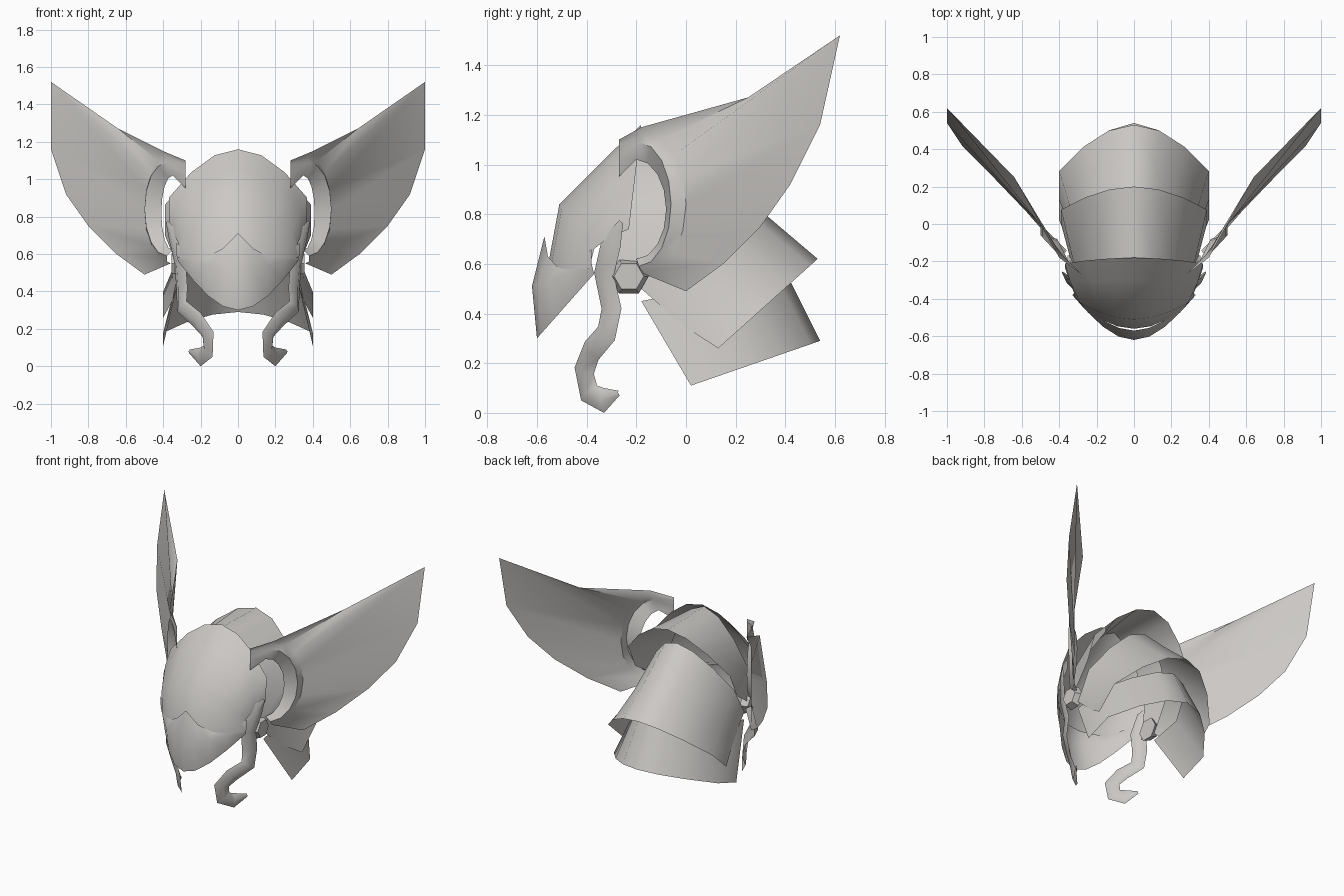
import bpy
import bmesh
import math
from mathutils import Vector, Matrix

default_cube = bpy.data.objects.get("Cube")
if default_cube:
    bpy.data.objects.remove(default_cube, do_unlink=True)

# Single warm grey metal
metal = bpy.data.materials.new("warm_grey_metal")
metal.use_nodes = True
metal_colour = (.6, .58, .56, 1)
metal.diffuse_color = metal_colour
metal.node_tree.nodes["Principled BSDF"].inputs["Base Color"].default_value = metal_colour


def finish(name, builder, smooth_angle):
    """Turn a half model into a mirrored, shaded object."""
    mesh = bpy.data.meshes.new(name)
    builder.to_mesh(mesh)
    builder.free()
    mesh.materials.append(metal)
    part = bpy.data.objects.new(name, mesh)
    bpy.context.collection.objects.link(part)
    bpy.ops.object.select_all(action="DESELECT")
    part.select_set(True)
    bpy.context.view_layer.objects.active = part
    bpy.ops.object.shade_smooth_by_angle(angle=math.radians(smooth_angle))
    mirror = part.modifiers.new("mirror", "MIRROR")
    mirror.use_clip = True


def loft(name, *rows, smooth_angle=50):
    """Skin a thin shell across rows of matching points."""
    builder = bmesh.new()
    grid = [[builder.verts.new(point) for point in row] for row in rows]
    for upper, lower in zip(grid, grid[1:]):
        for i in range(len(upper) - 1):
            builder.faces.new([upper[i], lower[i], lower[i + 1], upper[i + 1]])
    finish(name, builder, smooth_angle)


def arch(centre_y, centre_z, side_x, side_y, side_z, spread=1.35, dip=0, segments=4):
    """Half arch from the centre line to a side point; spread sets how soon it reaches full width."""
    points = []
    for i in range(segments + 1):
        step = i / segments
        angle = math.pi / 2 * step
        drop = 1 - math.cos(angle)
        x = side_x * min(1, step * spread)
        y = centre_y + (side_y - centre_y) * drop
        z = centre_z + (side_z - centre_z) * drop - dip * math.sin(2 * angle)
        points.append((x, y, z))
    return points


def ear_ring(hook_tip, centre, radius_x, radius_y, radius_z, segments=8):
    """Hook tip followed by a half ellipse running down behind the ear."""
    points = [hook_tip]
    for i in range(segments + 1):
        angle = math.pi / 2 - math.pi * i / segments
        across, along = math.cos(angle), math.sin(angle)
        offset = Vector((radius_x * across, radius_y * across, radius_z * along))
        points.append(Vector(centre) + offset)
    return points


# Forehead dome, as arches from the rear rim down to the brow
loft(
    "forehead_dome",
    arch(-.18, 1.16, .37, -.23, .74),
    arch(-.3, 1.05, .34, -.32, .7),
    arch(-.51, .84, .32, -.37, .66, spread=1.2),
    arch(-.56, .57, .32, -.39, .58, spread=1.1),
)

# Pointed face mask with a notched upper edge
loft(
    "face_mask",
    arch(-.57, .71, .33, -.38, .66, spread=1, dip=.11),
    arch(-.62, .51, .33, -.38, .6, spread=1),
    arch(-.6, .3, .32, -.37, .56, spread=1),
)

# Crown band behind the dome, overhanging the neck guard
loft(
    "crown_band",
    arch(.2, 1.13, .39, 0, .7),
    arch(-.2, 1.14, .31, -.3, .5),
)

# Two flared neck plates, one tucked under the other
loft(
    "upper_neck_plate",
    arch(.53, .62, .4, .13, .26),
    arch(.33, .79, .35, -.01, .35),
    arch(.1, 1, .32, -.18, .5),
)
loft(
    "lower_neck_plate",
    arch(.54, .29, .4, .02, .11),
    arch(.4, .57, .32, -.18, .45),
)

# Wing sheet, from its outline to the rolled, turned-in rim of the ear opening
wing_outline = [
    (.28, -.27, 1.1), (.4, -.18, 1.15), (.64, .25, 1.27), (1, .62, 1.52), (1, .54, 1.16),
    (.92, .42, .92), (.8, .3, .75), (.65, .15, .6), (.5, 0, .49), (.36, -.14, .55),
]
loft(
    "ear_wing",
    wing_outline,
    ear_ring((.28, -.27, 1.08), (.38, -.17, .84), .12, .17, .28),
    ear_ring((.28, -.27, 1.03), (.38, -.19, .84), .12, .13, .25),
    ear_ring((.28, -.27, .95), (.35, -.2, .82), .06, .12, .2),
    smooth_angle=40,
)

# Hooked cheek guard: a tapered ribbon folded along its middle
guard_path = [Vector(point) for point in (
    (.38, -.26, .77), (.34, -.3, .69), (.31, -.33, .56), (.3, -.3, .42), (.3, -.32, .32),
    (.22, -.38, .25), (.16, -.41, .17), (.16, -.39, .08), (.2, -.33, .05), (.26, -.27, .08),
)]
outward = Vector((.8, -.6, 0))
front_edge, fold_line, back_edge = [], [], []
last = len(guard_path) - 1
for i, point in enumerate(guard_path):
    tangent = guard_path[min(i + 1, last)] - guard_path[max(i - 1, 0)]
    half_width = .05 if 0 < i < last else .01
    across = tangent.cross(outward).normalized() * half_width
    front_edge.append(point + across)
    fold_line.append(point + outward * half_width / 2)
    back_edge.append(point - across)
loft("cheek_guard", back_edge, fold_line, front_edge, smooth_angle=60)

# Six-sided pivot joining the cheek guard to the helmet
pivot = bmesh.new()
bmesh.ops.create_cone(
    pivot, cap_ends=True, segments=6, radius1=.08, radius2=.06, depth=.05,
    matrix=Matrix.Translation((.33, -.23, .55)) @ Matrix.Rotation(math.pi / 2, 4, "Y"),
)
finish("cheek_pivot", pivot, 30)
